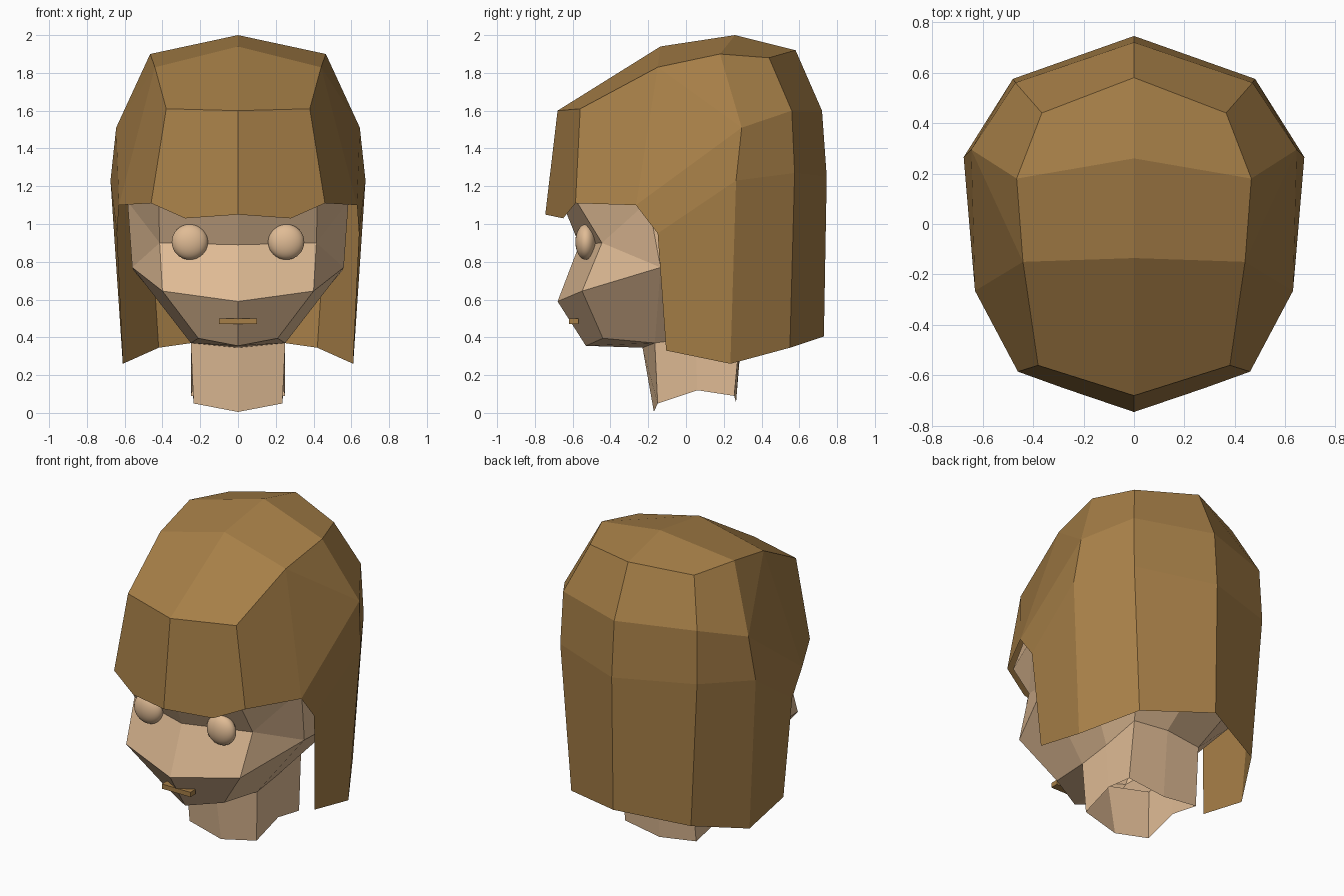
import bpy, bmesh

if "Cube" in bpy.data.objects:
    bpy.data.objects.remove(bpy.data.objects["Cube"])


def material(name, color):
    m = bpy.data.materials.new(name)
    m.diffuse_color = (*color, 1)
    m.use_nodes = True
    m.node_tree.nodes["Principled BSDF"].inputs["Base Color"].default_value = m.diffuse_color
    return m


SKIN = material("skin", (0.745, 0.50, 0.30))
HAIR = material("brown_hair", (0.38, 0.21, 0.063))


def half_mesh(name, points, faces, mat):
    """Build the +x half from named points, then mirror it across x = 0."""
    bm = bmesh.new()
    verts = {k: bm.verts.new(p) for k, p in points.items()}
    for f in faces:
        bm.faces.new([verts[k] for k in f.split()])
    bmesh.ops.mirror(bm, geom=bm.verts[:] + bm.edges[:] + bm.faces[:],
                     axis='X', merge_dist=0.0005)
    bmesh.ops.remove_doubles(bm, verts=bm.verts[:], dist=0.0005)
    bmesh.ops.recalc_face_normals(bm, faces=bm.faces[:])
    me = bpy.data.meshes.new(name)
    bm.to_mesh(me)
    bm.free()
    me.materials.append(mat)
    ob = bpy.data.objects.new(name, me)
    bpy.context.collection.objects.link(ob)
    return ob


# Hair shell: c = centre line, m = middle line, s = side line
half_mesh("hair", {
    "c0": (0, -.745, 1.05), "c1": (0, -.68, 1.60), "c2": (0, -.135, 1.94),
    "c3": (0, .26, 2.0), "c4": (0, .58, 1.92), "c5": (0, .72, 1.60),
    "c6": (0, .745, 1.25), "c7": (0, .73, .405),
    "f0": (.28, -.65, 1.03), "m0": (.46, -.585, 1.11), "m1": (.38, -.56, 1.61),
    "m2": (.44, -.15, 1.83), "m3": (.465, .18, 1.90), "m4": (.365, .44, 1.88),
    "m5": (.47, .56, 1.60), "m6": (.48, .575, 1.27), "m7": (.42, .55, .345),
    "s0": (.63, -.265, 1.10), "s1": (.64, -.15, .95), "s2": (.61, -.105, .33),
    "s3": (.645, .295, 1.51), "s4": (.675, .265, 1.23), "s5": (.61, .235, .26),
}, [
    "c0 f0 m0 m1 c1", "c1 m1 m2 c2", "c2 m2 m3 c3", "c3 m3 m4 c4",
    "c4 m4 m5 c5", "c5 m5 m6 c6", "c6 m6 m7 c7",
    "m3 s3 m5 m4", "s3 s4 m6 m5", "s4 s5 m7 m6",
    "m2 s3 m3", "m2 s0 s3", "m1 m0 s0 m2", "s0 s1 s4 s3", "s1 s2 s5 s4",
], HAIR)

# Head: c = centre line, k = face corner, s = side, b = back
half_mesh("head", {
    "c0": (0, -.60, 1.40), "c1": (0, -.65, 1.10), "c2": (0, -.565, .89),
    "c3": (0, -.68, .59), "c4": (0, -.53, .355), "c5": (0, -.23, .345),
    "k0": (.36, -.50, 1.40), "k1": (.42, -.58, 1.12), "k2": (.415, -.445, .90),
    "k3": (.40, -.55, .645), "k4": (.21, -.44, .395), "k5": (.25, -.165, .37),
    "s0": (.50, -.10, 1.40), "s1": (.585, -.20, 1.12), "s3": (.56, -.135, .77),
    "b0": (.50, .25, 1.40), "b1": (.55, .22, .75), "n1": (.25, .05, .40),
    "b2": (.38, .45, 1.40), "b3": (.38, .50, .75), "n2": (.24, .29, .46),
    "b4": (0, .60, 1.40), "b5": (0, .66, .75), "n3": (0, .30, .48),
    "t": (0, .1, 1.70),
}, [
    "c0 k0 k1 c1", "c1 k1 k2 c2", "c2 k2 k3 c3", "c3 k3 k4 c4", "c4 k4 k5 c5",
    "k0 s0 s1 k1", "k1 s1 k2", "k2 s1 s3", "k2 s3 k3", "k3 s3 k5 k4",
    "s0 b0 s1", "s1 b0 b1 s3", "s3 b1 n1 k5", "b0 b2 b3 b1", "b1 b3 n2 n1",
    "b2 b4 b5 b3", "b3 b5 n3 n2",
    "t c0 k0", "t k0 s0", "t s0 b0", "t b0 b2", "t b2 b4",
], SKIN)

# Neck: open tube with an uneven lower rim
half_mesh("neck", {
    "a0": (0, -.23, .345), "a1": (.25, -.165, .37), "a2": (.25, .05, .40),
    "a3": (.24, .29, .46), "a4": (0, .30, .48),
    "z0": (0, -.17, .005), "z1": (.235, -.15, .05), "z2": (.24, .06, .12),
    "z3": (.25, .255, .09), "z4": (0, .265, .055),
}, [f"a{i} a{i+1} z{i+1} z{i}" for i in range(4)], SKIN)

# Eyes: flattened smooth spheres
for side, x in (("right", .255), ("left", -.255)):
    bpy.ops.mesh.primitive_uv_sphere_add(segments=24, ring_count=16, radius=1,
                                         location=(x, -.53, .905))
    eye = bpy.context.object
    eye.name = side + "_eye"
    eye.scale = (.096, .056, .094)
    eye.data.materials.append(SKIN)
    bpy.ops.object.shade_smooth()

# Mouth: thin bar set into the lower face
bpy.ops.mesh.primitive_cube_add(size=1, location=(0, -.595, .485))
mouth = bpy.context.object
mouth.name = "mouth"
mouth.scale = (.2, .05, .03)
mouth.data.materials.append(HAIR)
